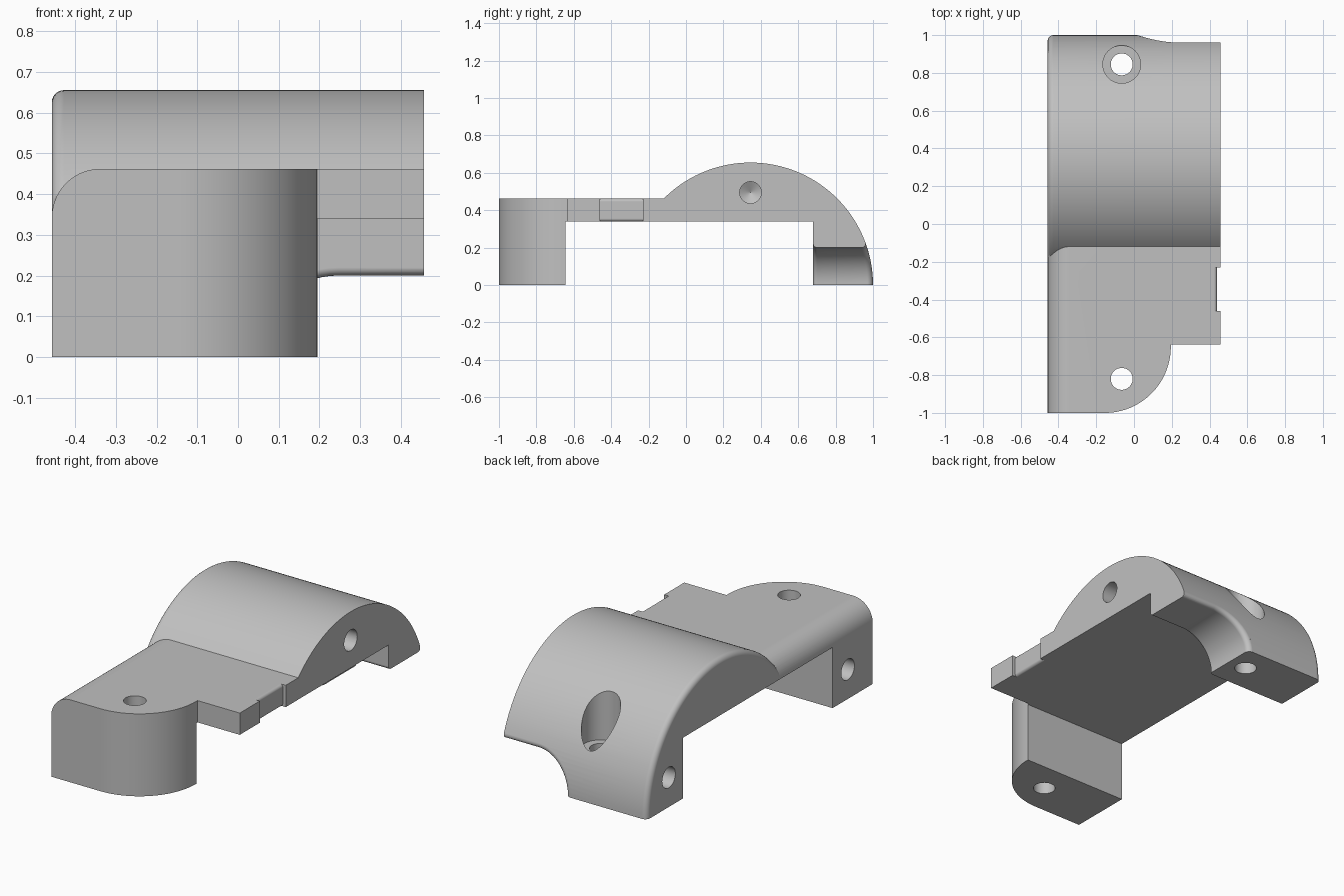
import bpy, bmesh
from math import sin, cos, pi, sqrt, radians

if "Cube" in bpy.data.objects:
    bpy.data.objects.remove(bpy.data.objects["Cube"])

X0, X1 = -0.457, 0.457        # left and right faces
CY, R = 0.345, 0.655          # dome axis and radius
TOP, UNDER = 0.462, 0.34      # plate top and underside


def arc(cx, cy, r, a0, a1, n):
    return [(cx + r * cos(radians(a0 + (a1 - a0) * i / n)),
             cy + r * sin(radians(a0 + (a1 - a0) * i / n))) for i in range(n + 1)]


def loft(name, rings):
    """Closed solid through equal-length rings of 3D points."""
    bm = bmesh.new()
    loops = [[bm.verts.new(p) for p in ring] for ring in rings]
    n = len(loops[0])
    for a, b in zip(loops, loops[1:]):
        for i in range(n):
            j = (i + 1) % n
            bm.faces.new((a[i], a[j], b[j], b[i]))
    bm.faces.new(loops[0])
    bm.faces.new(loops[-1])
    bmesh.ops.recalc_face_normals(bm, faces=bm.faces)
    mesh = bpy.data.meshes.new(name)
    bm.to_mesh(mesh)
    bm.free()
    ob = bpy.data.objects.new(name, mesh)
    bpy.context.collection.objects.link(ob)
    return ob


def place(axis, p, t):
    a, b = p
    return {'X': (t, a, b), 'Y': (a, t, b), 'Z': (a, b, t)}[axis]


def prism(name, pts, axis, lo, hi):
    return loft(name, [[place(axis, p, t) for p in pts] for t in (lo, hi)])


def drill(name, axis, a, b, stations):
    """Round cutter; stations are (position along axis, radius)."""
    return loft(name, [[place(axis, p, t) for p in arc(a, b, r, 0, 360, 40)[:-1]]
                       for t, r in stations])


def combine(target, other, op):
    mod = target.modifiers.new(op, 'BOOLEAN')
    mod.operation, mod.solver, mod.object = op, 'EXACT', other
    bpy.context.view_layer.objects.active = target
    bpy.ops.object.modifier_apply(modifier=mod.name)
    bpy.data.objects.remove(other, do_unlink=True)


# Plate and front foot: rounded cross-section trimmed by the plan outline
section = [(X0, 0)] + arc(X0 + 0.12, TOP - 0.12, 0.12, 180, 90, 14) + [(X1, TOP), (X1, 0)]
body = prism("clamp_bracket", section, 'Y', -1.2, 0.5)
plan = [(-0.7, -1)] + arc(-0.155, -0.65, 0.35, -90, 0, 24) + \
       [(0.195, -0.637), (0.7, -0.637), (0.7, 0.8), (-0.7, 0.8)]
combine(body, prism("plan_trim", plan, 'Z', -0.2, 0.8), 'INTERSECT')

# Half-cylinder dome with a rounded left rim
rim = 0.03
stations = [(X0 + rim * (1 - cos(a)), R - rim * (1 - sin(a)))
            for a in [i * pi / 12 for i in range(7)]] + [(X1, R)]
dome = loft("dome", [[(x, y, max(z, 0)) for y, z in arc(CY, 0, r, 0, 180, 80)]
                     for x, r in stations])
combine(body, dome, 'UNION')

# Open space beneath the plate, between the two feet
gap = [(-0.645, -0.2), (0.68, -0.2), (0.68, UNDER), (-0.645, UNDER)]
combine(body, prism("gap", gap, 'X', -0.8, 0.8), 'DIFFERENCE')


# Relief under the right of the rear foot, with eased front and back edges
def relief_ring(d, y_of_z):
    pts = [(0.045 - d, -0.1)] + arc(0.245, 0, 0.2 + d, 180, 90, 16) + [(0.7, 0.2 + d), (0.7, -0.1)]
    return [(x, y_of_z(z), z) for x, z in pts]


def ease(r, s):
    return r - sqrt(max(r * r - (r - s) ** 2, 0))


rings = [relief_ring(0.02, lambda z: 0.5)]
for i in range(6):
    s = 0.02 * (1 - cos(i * pi / 10))
    rings.append(relief_ring(ease(0.02, s), lambda z, s=s: 0.68 + s))
for i in range(5, -1, -1):
    s = 0.03 * (1 - cos(i * pi / 10))
    rings.append(relief_ring(ease(0.03, s), lambda z, s=s: CY + sqrt(R * R - z * z) - s))
rings.append(relief_ring(0.03, lambda z: 1.2))
relief = loft("relief", rings)
bm = bmesh.new()
bm.from_mesh(relief.data)
bmesh.ops.triangulate(bm, faces=bm.faces)
bm.to_mesh(relief.data)
bm.free()
combine(body, relief, 'DIFFERENCE')

# Shallow notch in the right edge of the plate, eased above and below
e, nx = 0.016, X1 - 0.018
notch = [(0.6, 0.2), (nx - e, 0.2)] + arc(nx - e, UNDER + e, e, -90, 0, 5) + \
        arc(nx - e, TOP - e, e, 0, 90, 5) + [(nx - e, 0.6), (0.6, 0.6)]
combine(body, prism("notch", notch, 'Y', -0.46, -0.23), 'DIFFERENCE')

# Screw holes: two vertical, the rear one counterbored
HX, HR = -0.065, 0.058
combine(body, drill("front_hole", 'Z', HX, -0.82, [(-0.2, HR), (0.8, HR)]), 'DIFFERENCE')
combine(body, drill("rear_hole", 'Z', HX, 0.845,
                    [(-0.2, HR), (0.24, HR), (0.24, 0.1), (0.8, 0.1)]), 'DIFFERENCE')

# Blind holes with conical ends: one in each left foot face, one in the dome end
for y in (-0.78, 0.805):
    combine(body, drill("side_hole", 'X', y, 0.165,
                        [(-0.6, HR), (-0.23, HR), (-0.197, 0.001)]), 'DIFFERENCE')
combine(body, drill("dome_hole", 'X', CY, 0.495,
                    [(0.6, HR), (0.22, HR), (0.187, 0.001)]), 'DIFFERENCE')

# Finish
grey = bpy.data.materials.new("grey")
grey.diffuse_color = (0.53, 0.53, 0.53, 1)
grey.use_nodes = True
grey.node_tree.nodes["Principled BSDF"].inputs["Base Color"].default_value = grey.diffuse_color
body.data.materials.clear()
body.data.materials.append(grey)
for poly in body.data.polygons:
    poly.material_index = 0
bpy.context.view_layer.objects.active = body
body.select_set(True)
bpy.ops.object.shade_smooth_by_angle(angle=radians(30))
weighted = body.modifiers.new("weighted_normals", 'WEIGHTED_NORMAL')
weighted.keep_sharp = True
